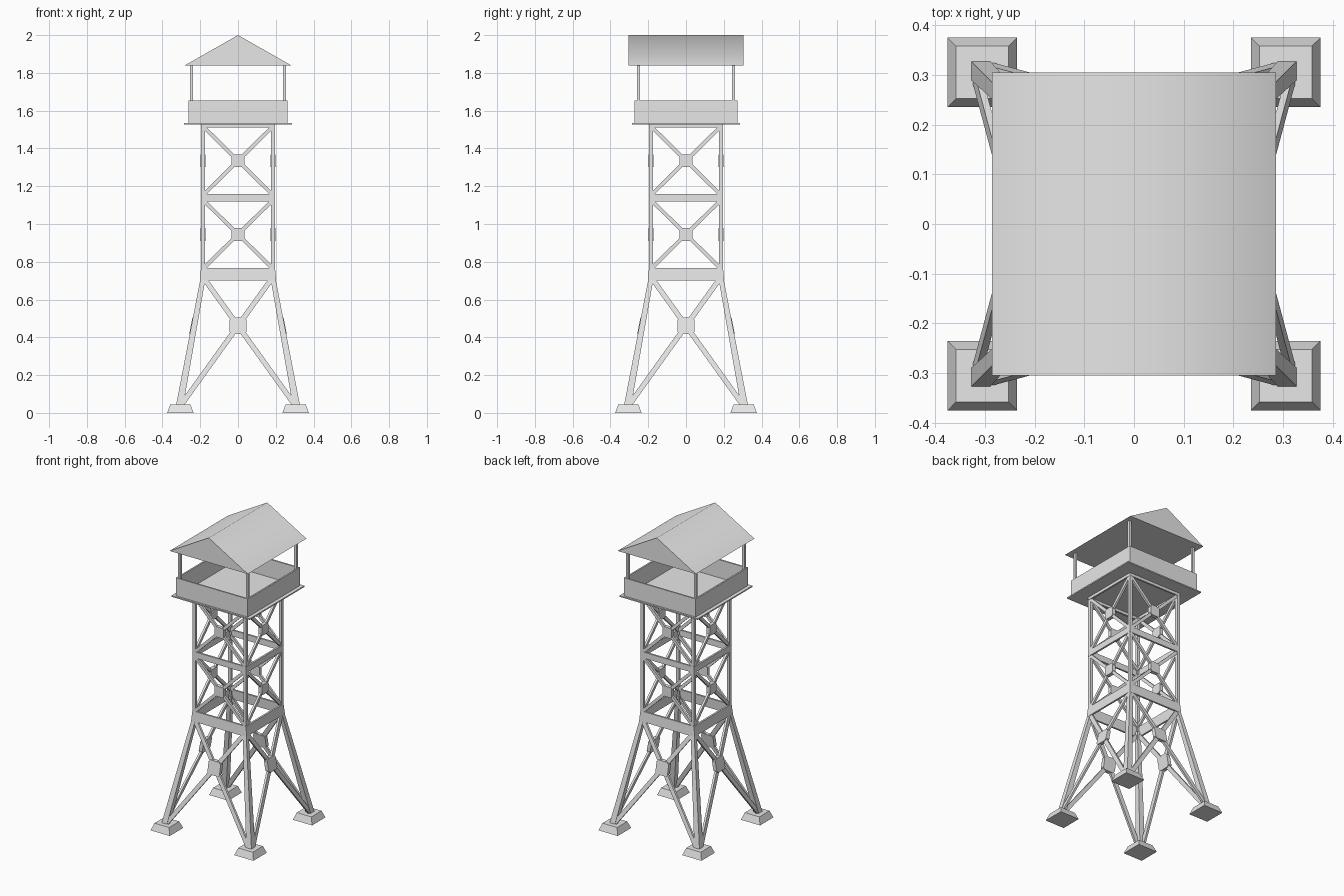
import bpy, bmesh, math
from mathutils import Vector, Matrix

if "Cube" in bpy.data.objects:
    bpy.data.objects.remove(bpy.data.objects["Cube"], do_unlink=True)

GREY = (0.8, 0.8, 0.8, 1)
metal = bpy.data.materials.new("light_grey")
metal.use_nodes = True
metal.diffuse_color = GREY
metal.node_tree.nodes["Principled BSDF"].inputs["Base Color"].default_value = GREY

WAIST, DECK = 0.73, 1.528


def loft(name, bottom, top):
    """Closed solid between two matching outlines."""
    bm = bmesh.new()
    a = [bm.verts.new(p) for p in bottom]
    b = [bm.verts.new(p) for p in top]
    n = len(a)
    bm.faces.new(a)
    bm.faces.new(b)
    for i in range(n):
        j = (i + 1) % n
        bm.faces.new((a[i], a[j], b[j], b[i]))
    bmesh.ops.recalc_face_normals(bm, faces=bm.faces)
    mesh = bpy.data.meshes.new(name)
    bm.to_mesh(mesh)
    bm.free()
    mesh.materials.append(metal)
    obj = bpy.data.objects.new(name, mesh)
    bpy.context.collection.objects.link(obj)
    return obj


def rect(cx, cy, hx, hy, z):
    return [(cx + sx * hx, cy + sy * hy, z)
            for sx, sy in ((-1, -1), (1, -1), (1, 1), (-1, 1))]


def box(name, cx, cy, hx, hy, z0, z1):
    return loft(name, rect(cx, cy, hx, hy, z0), rect(cx, cy, hx, hy, z1))


def tower_half(z):
    """Outer half width of the tower: splayed below the waist."""
    return 0.195 + max(0, WAIST - z) / (WAIST - 0.04) * 0.133


def panel(name, outline, outset, thickness, turn):
    """Flat plate lying on one tower side, outline given as (across, height)."""
    rot = Matrix.Rotation(turn * math.pi / 2, 3, 'Z')
    outer = [rot @ Vector((u, -tower_half(z) - outset, z)) for u, z in outline]
    inner = [rot @ Vector((u, -tower_half(z) - outset + thickness, z)) for u, z in outline]
    return loft(name, inner, outer)


def brace(name, start, end, width, turn):
    a, b = Vector(start), Vector(end)
    d = (b - a).normalized() * width / 2
    side = Vector((-d.y, d.x))
    panel(name, [a + side, b + side, b - side, a - side], -0.003, 0.014, turn)


# Feet and legs at the four corners
for sx in (-1, 1):
    for sy in (-1, 1):
        loft("foot", rect(sx * 0.305, sy * 0.305, 0.07, 0.07, 0),
             rect(sx * 0.305, sy * 0.305, 0.053, 0.053, 0.045))
        loft("lower_leg", rect(sx * 0.309, sy * 0.309, 0.019, 0.019, 0.04),
             rect(sx * 0.182, sy * 0.182, 0.013, 0.013, WAIST))
        box("upper_leg", sx * 0.185, sy * 0.185, 0.01, 0.01, WAIST, DECK)
        box("roof_post", sx * 0.247, sy * 0.252, 0.008, 0.008, 1.535, 1.84)

# Bracing bays: bottom half width, bottom, top half width, top, brace width, plate half size
BAYS = ((0.295, 0.05, 0.175, 0.705, 0.027, 0.044),
        (0.18, 0.768, 0.18, 1.122, 0.02, 0.034),
        (0.18, 1.158, 0.18, 1.512, 0.02, 0.034))
BANDS = ((0.702, 0.768), (1.12, 1.16), (1.51, DECK))

for turn in range(4):
    for low, z0, high, z1, width, p in BAYS:
        for s in (-1, 1):
            brace("cross_brace", (-s * low, z0), (s * high, z1), width, turn)
        zc = z0 + (z1 - z0) * low / (low + high)
        c = p * 0.72
        panel("centre_plate", [(-p, zc - c), (-c, zc - p), (c, zc - p), (p, zc - c),
                               (p, zc + c), (c, zc + p), (-c, zc + p), (-p, zc + c)],
              0.003, 0.025, turn)
    for z0, z1 in BANDS:
        w0, w1 = tower_half(z0), tower_half(z1)
        panel("girder", [(-w0, z0), (w0, z0), (w1, z1), (-w1, z1)], 0.001, 0.012, turn)

# Platform with solid parapet
box("deck", 0, 0, 0.285, 0.285, DECK, 1.536)
for s in (-1, 1):
    box("side_parapet", s * 0.257, 0, 0.005, 0.273, 1.535, 1.655)
    box("end_parapet", 0, s * 0.268, 0.262, 0.005, 1.535, 1.655)

# Gable roof with a softly shaded ridge
gable = ((-0.285, 1.838), (0.285, 1.838), (0, 2.0))
roof = loft("roof", [(x, -0.305, z) for x, z in gable], [(x, 0.305, z) for x, z in gable])
bpy.ops.object.select_all(action='DESELECT')
roof.select_set(True)
bpy.context.view_layer.objects.active = roof
bpy.ops.object.shade_smooth_by_angle(angle=math.radians(65))
